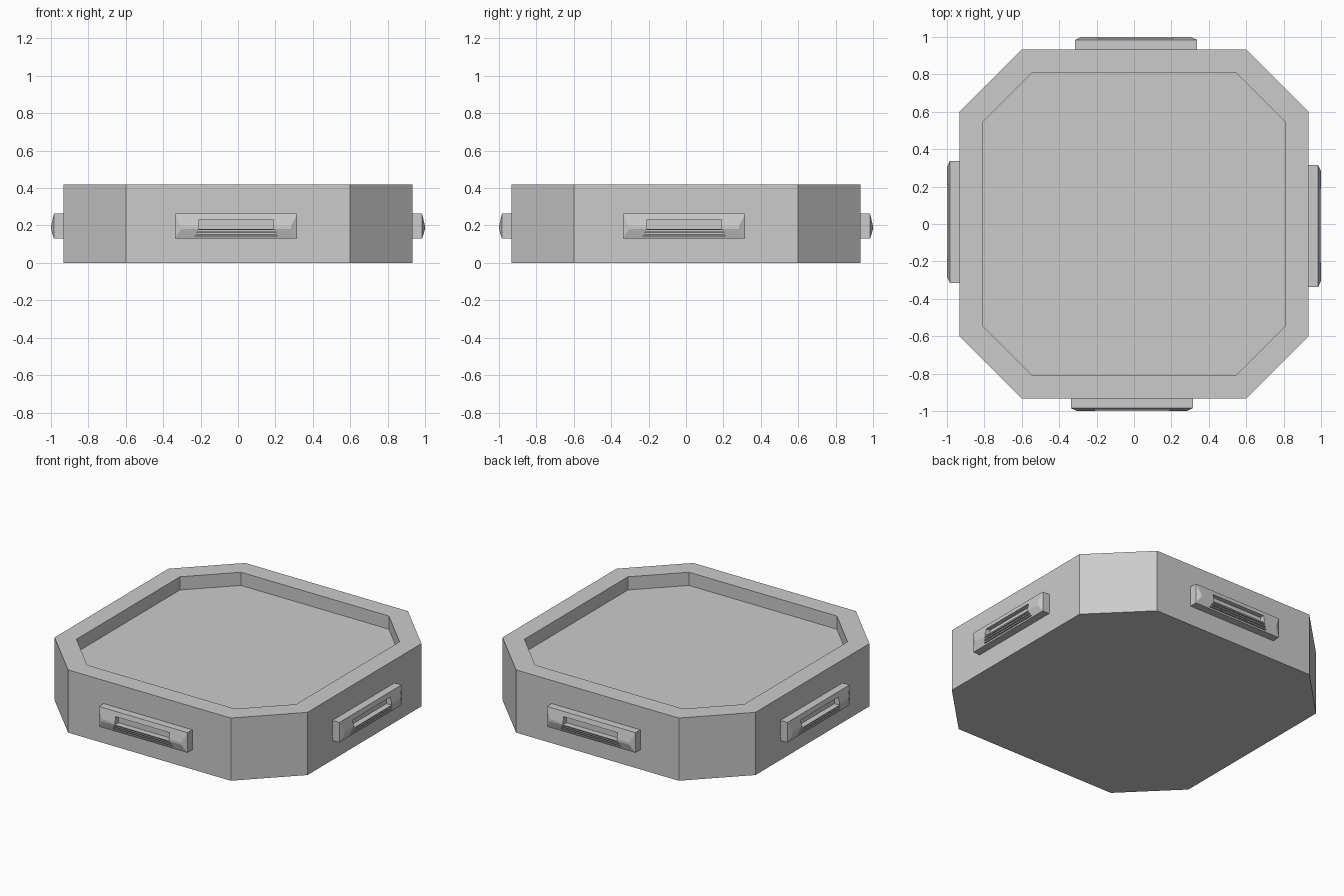
import bpy, bmesh
from math import pi
from mathutils import Matrix

if "Cube" in bpy.data.objects:
    bpy.data.objects.remove(bpy.data.objects["Cube"])


def finish(bm, name):
    bmesh.ops.recalc_face_normals(bm, faces=bm.faces)
    mesh = bpy.data.meshes.new(name)
    bm.to_mesh(mesh)
    bm.free()
    ob = bpy.data.objects.new(name, mesh)
    bpy.context.collection.objects.link(ob)
    return ob


def octagon(bm, half, flat, z):
    pts = [(flat, -half), (half, -flat), (half, flat), (flat, half),
           (-flat, half), (-half, flat), (-half, -flat), (-flat, -half)]
    return [bm.verts.new((x, y, z)) for x, y in pts]


def loft(bm, rings):
    """Bridge successive rings and cap both ends."""
    n = len(rings[0])
    for a, b in zip(rings, rings[1:]):
        for i in range(n):
            j = (i + 1) % n
            bm.faces.new((a[i], a[j], b[j], b[i]))
    bm.faces.new(rings[0])
    bm.faces.new(rings[-1])


# Octagonal tray with a shallow recess
bm = bmesh.new()
loft(bm, [octagon(bm, 0.933, 0.6, 0), octagon(bm, 0.933, 0.6, 0.418),
          octagon(bm, 0.81, 0.545, 0.418), octagon(bm, 0.81, 0.545, 0.33)])
finish(bm, "tray")


def rect(bm, x0, x1, z0, z1, y):
    return [bm.verts.new(p) for p in
            ((x0, y, z0), (x1, y, z0), (x1, y, z1), (x0, y, z1))]


# Side plate: block with a hipped front face
bm = bmesh.new()
loft(bm, [rect(bm, -0.338, 0.316, 0.13, 0.264, -0.92),
          rect(bm, -0.338, 0.316, 0.13, 0.264, -0.984),
          rect(bm, -0.305, 0.283, 0.18, 0.195, -1.0)])
plate = finish(bm, "vent_plate_front")

# Cutters: main slot and narrow louvre grooves below it
bm = bmesh.new()
for x0, x1, z0, z1, depth in ((-0.208, 0.19, 0.182, 0.233, 0.962),
                              (-0.215, 0.197, 0.168, 0.175, 0.97),
                              (-0.222, 0.204, 0.154, 0.161, 0.97),
                              (-0.229, 0.211, 0.140, 0.147, 0.97)):
    loft(bm, [rect(bm, x0, x1, z0, z1, -depth),
              rect(bm, x0, x1, z0, z1, -1.05)])
cutter = finish(bm, "slot_cutter")
cutter.hide_render = True

mod = plate.modifiers.new("slots", 'BOOLEAN')
mod.operation = 'DIFFERENCE'
mod.solver = 'EXACT'
mod.object = cutter
bpy.context.view_layer.update()
deps = bpy.context.evaluated_depsgraph_get()
cut_mesh = bpy.data.meshes.new_from_object(plate.evaluated_get(deps))
plate.modifiers.clear()
plate.data = cut_mesh
bpy.data.objects.remove(cutter)

# Same plate on the other three sides
for k, side in enumerate(("right", "back", "left"), 1):
    ob = bpy.data.objects.new("vent_plate_" + side, cut_mesh)
    ob.matrix_world = Matrix.Rotation(k * pi / 2, 4, 'Z')
    bpy.context.collection.objects.link(ob)
